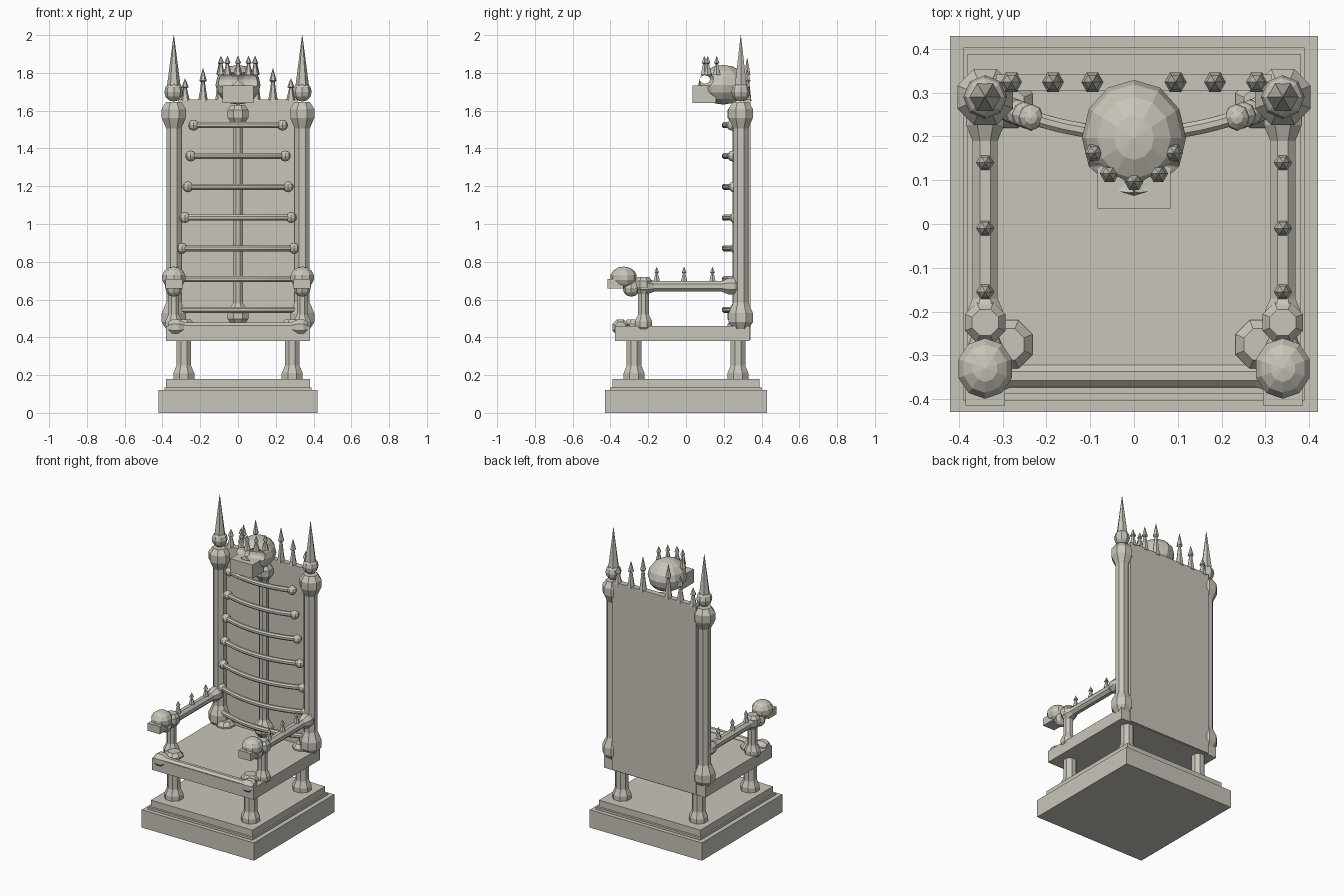
import bpy, bmesh, math
from mathutils import Vector, Matrix

cube = bpy.data.objects.get("Cube")
if cube:
    bpy.data.objects.remove(cube, do_unlink=True)

bone_mat = bpy.data.materials.new("pale_bone_stone")
bone_mat.use_nodes = True
COLOUR = (0.58, 0.56, 0.49, 1)
bone_mat.diffuse_color = COLOUR
bone_mat.node_tree.nodes["Principled BSDF"].inputs["Base Color"].default_value = COLOUR


def finish(bm, name):
    bmesh.ops.recalc_face_normals(bm, faces=bm.faces)
    mesh = bpy.data.meshes.new(name)
    bm.to_mesh(mesh)
    bm.free()
    mesh.materials.append(bone_mat)
    ob = bpy.data.objects.new(name, mesh)
    bpy.context.collection.objects.link(ob)
    return ob


def box(name, x, y, z):
    """Box from (low, high) ranges on each axis."""
    bm = bmesh.new()
    bmesh.ops.create_cube(bm, size=1)
    for v in bm.verts:
        v.co = [r[0] if c < 0 else r[1] for c, r in zip(v.co, (x, y, z))]
    return finish(bm, name)


def ball(name, centre, radii, segments=10, rings=7):
    bm = bmesh.new()
    bmesh.ops.create_uvsphere(bm, u_segments=segments, v_segments=rings, radius=1,
                              matrix=Matrix.LocRotScale(Vector(centre), None, Vector(radii)))
    return finish(bm, name)


def tube(name, points, radii, sides=8):
    """Flat-sided tube through points with a radius at each."""
    points = [Vector(p) for p in points]
    bm = bmesh.new()
    rings = []
    for i, (p, r) in enumerate(zip(points, radii)):
        along = (points[min(i + 1, len(points) - 1)] - points[max(i - 1, 0)]).normalized()
        ref = Vector((1, 0, 0)) if abs(along.z) > 0.7 else Vector((0, 0, 1))
        u = along.cross(ref).normalized()
        w = along.cross(u)
        angles = [math.tau * (k + 0.5) / sides for k in range(sides)]
        rings.append([bm.verts.new(p + r * (u * math.cos(a) + w * math.sin(a))) for a in angles])
    for a, b in zip(rings, rings[1:]):
        for k in range(sides):
            j = (k + 1) % sides
            bm.faces.new((a[k], a[j], b[j], b[k]))
    bm.faces.new(rings[0])
    bm.faces.new(rings[-1])
    return finish(bm, name)


def bone(name, start, end, shaft, knob, length):
    """Straight shaft with a faceted knuckle at both ends."""
    start, end = Vector(start), Vector(end)
    step = (end - start).normalized() * length
    profile = [(0, knob * 0.65), (0.25, knob), (0.6, knob), (1, shaft)]
    points = [start + step * t for t, r in profile] + [end - step * t for t, r in profile[::-1]]
    radii = [r for t, r in profile]
    return tube(name, points, radii + radii[::-1])


def spike(name, x, y, z, height, radius):
    """Spear with a tapering stem and a pointed head."""
    profile = [(0, 1), (0.35, 0.6), (0.58, 0.38), (0.62, 0.75), (1, 0.03)]
    tube(name, [(x, y, z + height * t) for t, r in profile],
         [radius * r for t, r in profile], 6)


# Stepped plinth and seat
box("plinth_base", (-0.42, 0.42), (-0.43, 0.43), (0, 0.12))
box("plinth_middle", (-0.39, 0.39), (-0.403, 0.403), (0.12, 0.135))
box("plinth_top", (-0.38, 0.38), (-0.388, 0.388), (0.135, 0.18))
box("seat", (-0.38, 0.38), (-0.375, 0.335), (0.38, 0.46))

# Back panel and its spine
box("back_panel", (-0.315, 0.315), (0.305, 0.342), (0.385, 1.66))
bone("back_spine", (0, 0.275, 0.47), (0, 0.275, 1.63), 0.03, 0.06, 0.11)

# Curved ribs across the back, narrower toward the top
for i in range(7):
    z = 0.545 + 0.163 * i
    half = 0.327 - 0.0153 * i
    path = [(half * t / 6, 0.205 + 0.7 * (half * t / 6) ** 2, z) for t in range(-6, 7)]
    tube("back_rib", path, [0.017] * len(path))
    for end in (path[0], path[-1]):
        ball("rib_knob", end, (0.029, 0.031, 0.029), 8, 6)

# Front rail of the seat
bone("front_rail", (-0.37, -0.347, 0.453), (0.37, -0.347, 0.453), 0.027, 0.046, 0.09)

for side, s in (("right", -1), ("left", 1)):
    x = 0.34 * s
    # Legs
    for place, y in (("front", -0.275), ("back", 0.275)):
        bone(f"{side}_{place}_leg", (0.287 * s, y, 0.15), (0.287 * s, y, 0.495), 0.042, 0.06, 0.1)
    # Back posts with finials
    bone(f"{side}_back_post", (x, 0.29, 0.445), (x, 0.29, 1.645), 0.043, 0.069, 0.14)
    ball(f"{side}_finial_ball", (x, 0.29, 1.70), (0.05, 0.05, 0.052), 8, 6)
    tube(f"{side}_finial_spire", [(x, 0.29, 1.73), (x, 0.29, 2.0)], [0.036, 0.001], 6)
    # Armrest
    bone(f"{side}_arm", (x, -0.26, 0.67), (x, 0.28, 0.67), 0.031, 0.047, 0.09)
    bone(f"{side}_arm_support", (x, -0.225, 0.43), (x, -0.225, 0.72), 0.031, 0.05, 0.09)
    ball(f"{side}_arm_neck", (x, -0.29, 0.66), (0.045, 0.045, 0.045), 8, 6)
    for y in (-0.155, -0.01, 0.14):
        spike(f"{side}_arm_spike", x, y, 0.695, 0.078, 0.02)
    # Small skull at the end of the arm
    ball(f"{side}_arm_skull", (x, -0.33, 0.717), (0.066, 0.071, 0.058))
    box(f"{side}_arm_jaw", (x - 0.045, x + 0.045), (-0.415, -0.33), (0.658, 0.71))
    # Spikes along the top of the back panel
    for dx, height in ((0.28, 0.12), (0.185, 0.175), (0.095, 0.23)):
        spike(f"{side}_back_spike", dx * s, 0.324, 1.65, height, 0.026)

# Large skull with hollow eyes
skull = ball("skull", (0, 0.197, 1.737), (0.119, 0.132, 0.105), 12, 8)
for s in (-1, 1):
    socket = ball("eye_cutter", (0.07 * s, 0.1, 1.765), (0.085, 0.05, 0.043), 12, 8)
    socket.hide_render = True
    socket.hide_viewport = True
    cut = skull.modifiers.new("eye_socket", "BOOLEAN")
    cut.operation = "DIFFERENCE"
    cut.solver = "EXACT"
    cut.object = socket
box("skull_jaw", (-0.083, 0.083), (0.035, 0.16), (1.64, 1.732))

# Crown of spikes around the brow
for i in range(-2, 3):
    a = math.radians(36 * i)
    spike("crown_spike", 0.095 * math.sin(a), 0.192 - 0.095 * math.cos(a), 1.79, 0.1, 0.022)
